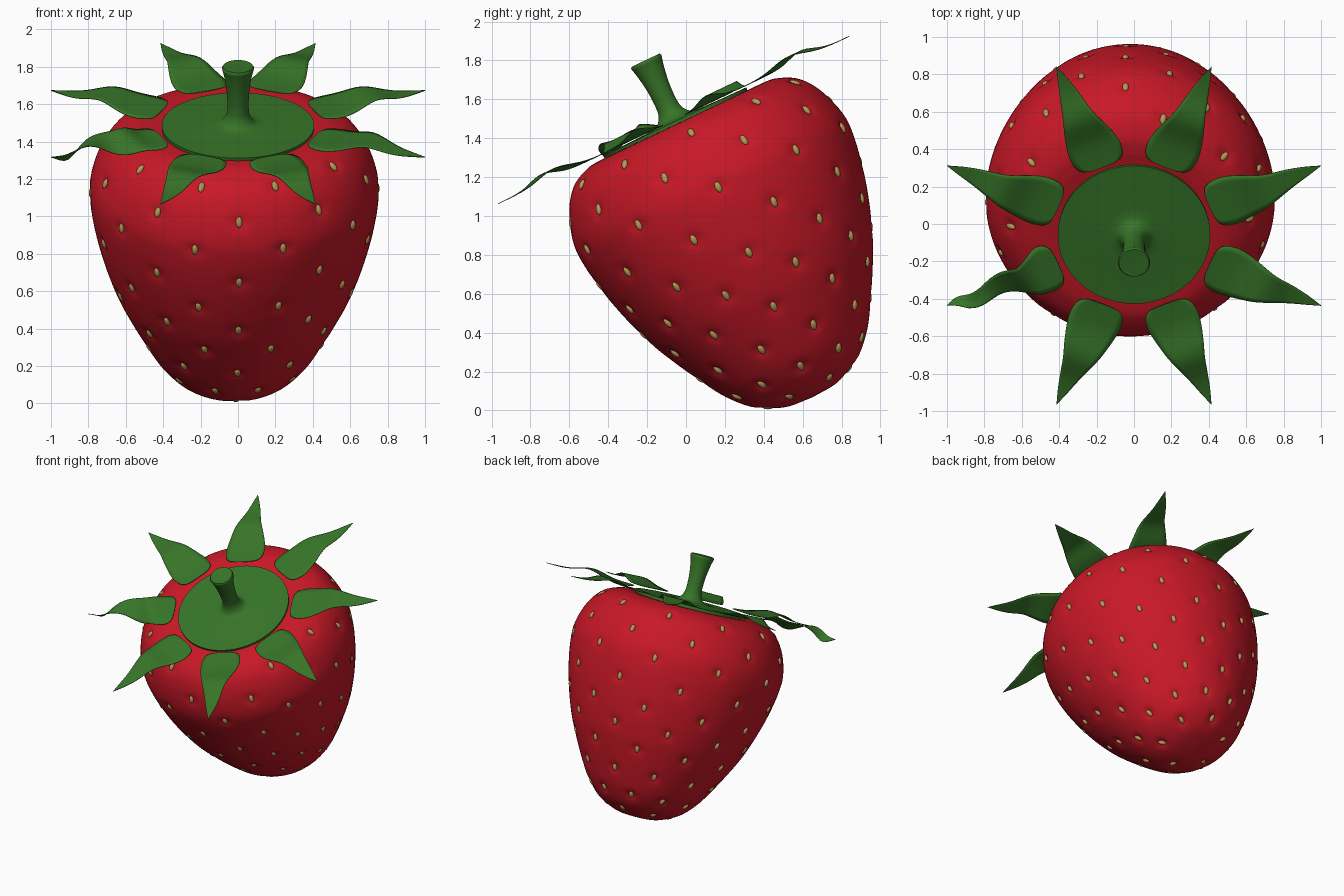
import bpy, bmesh
from math import pi, sin, cos, exp, radians
from mathutils import Matrix, Vector

cube = bpy.data.objects.get("Cube")
if cube:
    bpy.data.objects.remove(cube, do_unlink=True)

# The whole fruit leans toward the front around the centre of its crown
LEAN = Matrix.Translation((0, -0.06, 1.49)) @ Matrix.Rotation(radians(25.5), 4, 'X')
BODY = LEAN @ Matrix.Translation((-0.02, 0.03, 0))


def material(name, rgb):
    m = bpy.data.materials.new(name)
    m.use_nodes = True
    m.diffuse_color = (*rgb, 1)
    m.node_tree.nodes["Principled BSDF"].inputs["Base Color"].default_value = (*rgb, 1)
    return m


RED = material("berry red", (0.58, 0.009, 0.02))
GREEN = material("leaf green", (0.038, 0.175, 0.021))
TAN = material("seed tan", (0.48, 0.31, 0.09))


def finish(name, bm, mat, matrix, angle=50):
    bmesh.ops.recalc_face_normals(bm, faces=bm.faces)
    mesh = bpy.data.meshes.new(name)
    bm.to_mesh(mesh)
    bm.free()
    mesh.materials.append(mat)
    obj = bpy.data.objects.new(name, mesh)
    obj.matrix_world = matrix
    bpy.context.collection.objects.link(obj)
    bpy.ops.object.select_all(action='DESELECT')
    obj.select_set(True)
    bpy.context.view_layer.objects.active = obj
    bpy.ops.object.shade_smooth_by_angle(angle=radians(angle))
    return obj


def spline(points, steps):
    """Catmull-Rom curve through 2D points."""
    p = [Vector(q) for q in points]
    p = [2 * p[0] - p[1]] + p + [2 * p[-1] - p[-2]]
    out = []
    for a, b, c, d in zip(p, p[1:], p[2:], p[3:]):
        for i in range(steps):
            t = i / steps
            out.append(0.5 * (2 * b + (c - a) * t + (2 * a - 5 * b + 4 * c - d) * t ** 2
                              + (3 * b - a - 3 * c + d) * t ** 3))
    return out + [p[-2]]


def lathe(profile, segments):
    bm = bmesh.new()
    rings = []
    for r, z in profile:
        if r < 1e-4:
            rings.append([bm.verts.new((0, 0, z))] * segments)
        else:
            rings.append([bm.verts.new((r * sin(2 * pi * i / segments),
                                        -r * cos(2 * pi * i / segments), z))
                          for i in range(segments)])
    for low, high in zip(rings, rings[1:]):
        for i in range(segments):
            j = (i + 1) % segments
            corners = list(dict.fromkeys((low[i], low[j], high[j], high[i])))
            if len(corners) > 2:
                bm.faces.new(corners)
    return bm


# Fruit outline, from crown to tip
outline = spline([(0, -0.03), (0.35, -0.025), (0.45, -0.02), (0.54, -0.03), (0.645, -0.085),
                  (0.725, -0.2), (0.77, -0.35), (0.768, -0.48), (0.738, -0.65), (0.688, -0.83),
                  (0.625, -1.0), (0.55, -1.15), (0.466, -1.3), (0.392, -1.41),
                  (0.29, -1.51), (0.15, -1.575), (0, -1.59)], 7)

# Staggered seed rings: height and count
rows = [(-0.09, 10), (-0.24, 10), (-0.4, 10), (-0.6, 10), (-0.79, 10), (-0.92, 10),
        (-1.085, 10), (-1.27, 10), (-1.42, 10), (-1.54, 6)]
seeds = []
for k, (height, count) in enumerate(rows):
    n = min(range(25, len(outline) - 1), key=lambda i: abs(outline[i].y - height))
    r, z = outline[n]
    along = (outline[n + 1] - outline[n - 1]).normalized()
    for i in range(count):
        a = 2 * pi * (i + 0.5 * ((k + 1) % 2)) / count + radians(2)
        radial = Vector((sin(a), -cos(a), 0))
        up = Vector((0, 0, 1))
        normal = radial * -along.y + up * along.x
        seeds.append((radial * r + up * z, radial * along.x + up * along.y, normal))

# Fruit with a soft dimple around every seed
body = lathe(outline, 150)
for v in body.verts:
    here = v.co.copy()
    for place, _, normal in seeds:
        d = (here - place).length
        if d < 0.1:
            v.co -= normal * 0.018 * exp(-(d / 0.034) ** 2)
finish("fruit_body", body, RED, BODY, 180)

# Seeds
bm = bmesh.new()
for place, along, normal in seeds:
    side = along.cross(normal)
    frame = Matrix((side, along, normal)).transposed().to_4x4()
    bmesh.ops.create_uvsphere(
        bm, u_segments=12, v_segments=8, radius=1,
        matrix=Matrix.Translation(place - normal * 0.01) @ frame
        @ Matrix.Diagonal((0.017, 0.03, 0.014, 1)))
finish("seeds", bm, TAN, BODY, 180)

# Crown disc flaring up into the stem
disc = [(0, -0.04), (0.405, -0.04), (0.408, -0.004), (0.25, -0.002)]
flare = spline([(0.2, 0), (0.13, 0.004), (0.088, 0.018), (0.062, 0.06), (0.056, 0.12)], 5)
finish("crown_disc", lathe(disc + [tuple(p) for p in flare], 64), GREEN, LEAN)
shaft = spline([(0.056, 0.1), (0.06, 0.19), (0.073, 0.28), (0.086, 0.335)], 5)
finish("stem", lathe([tuple(p) for p in shaft] + [(0.08, 0.345), (0, 0.342)], 32), GREEN, LEAN)

# Eight pointed leaves: distance from the stem and half width
blade = spline([(0.437, 0.0), (0.442, 0.08), (0.467, 0.125), (0.53, 0.143), (0.6, 0.137),
                (0.7, 0.112), (0.8, 0.08), (0.9, 0.054), (1.0, 0.027), (1.083, 0.0)], 4)
ACROSS = 8
for n in range(8):
    twisted = n == 4
    bm = bmesh.new()
    grid = []
    for r, half in blade:
        row = []
        fade = max(0, min(1, (r - 0.5) / 0.15)) * min(1, (1.083 - r) / 0.1)
        for i in range(ACROSS + 1):
            s = 2 * i / ACROSS - 1
            y = s * max(half, 0.0005)
            z = 0.005 + 0.04 * exp(-((r - 0.76) / 0.12) ** 2)
            if twisted:
                z += fade * (0.025 * sin((r - 0.5) * 20) - 0.035 * s * sin((r - 0.5) * 9))
                y = y * (1 - 0.25 * fade) + 0.02 * fade * sin((r - 0.5) * 17)
            row.append(bm.verts.new((r, y, z)))
        grid.append(row)
    for a, b in zip(grid, grid[1:]):
        for i in range(ACROSS):
            bm.faces.new((a[i], a[i + 1], b[i + 1], b[i]))
    turn = Matrix.Rotation(radians(22.5 + 45 * n), 4, 'Z')
    leaf = finish(f"leaf_{n + 1}", bm, GREEN, LEAN @ turn, 60)
    thick = leaf.modifiers.new("thickness", 'SOLIDIFY')
    thick.thickness = 0.004
    thick.offset = 0
